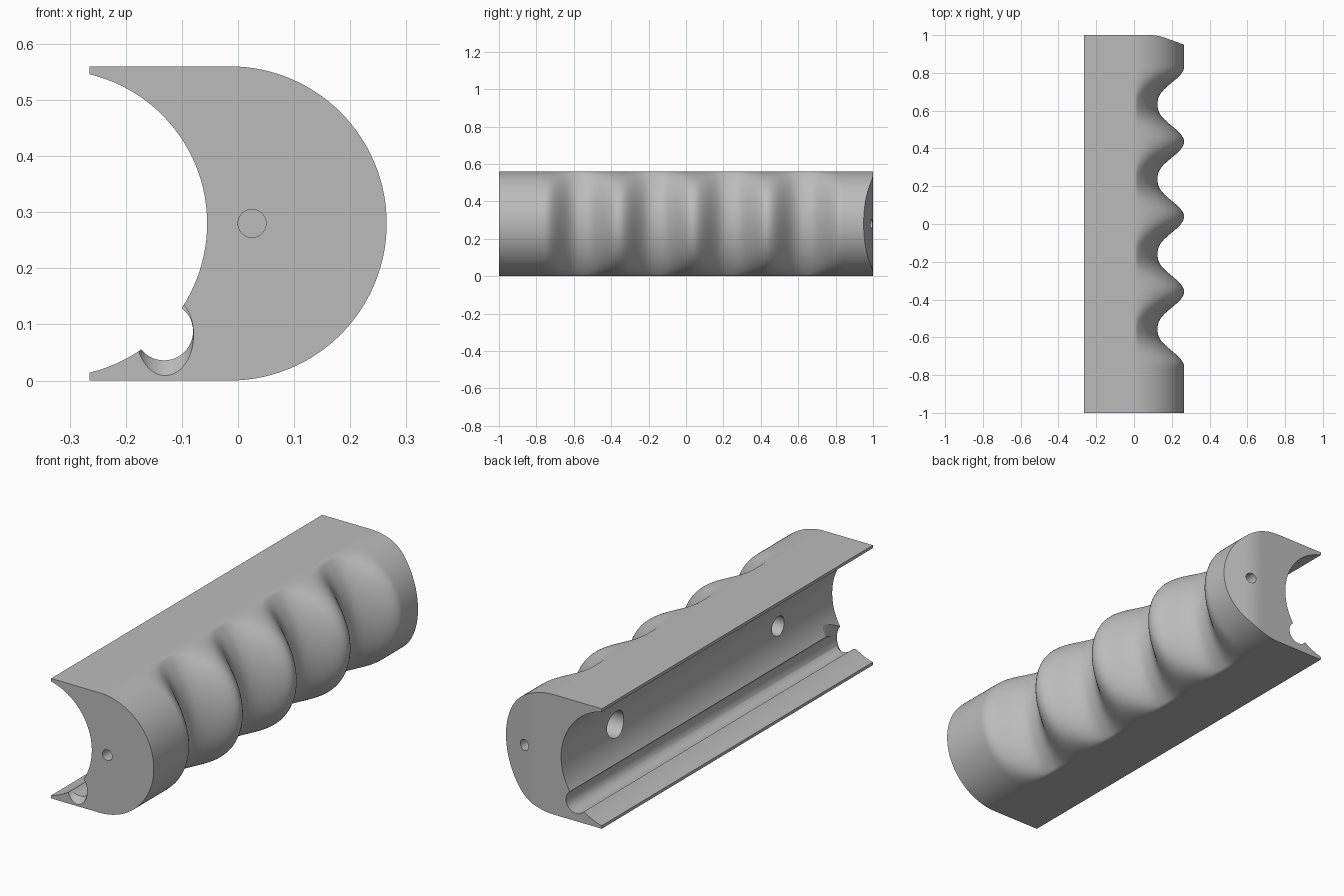
import bpy, bmesh, math
from mathutils import Vector

old = bpy.data.objects.get("Cube")
if old:
    bpy.data.objects.remove(old, do_unlink=True)

grey = bpy.data.materials.new("plain grey")
grey.use_nodes = True
grey.diffuse_color = (0.5, 0.5, 0.5, 1)
grey.node_tree.nodes["Principled BSDF"].inputs["Base Color"].default_value = (0.5, 0.5, 0.5, 1)

MID = 0.28            # height of the grip's centre line
PITCH = 0.397         # spacing of the finger grooves
GROOVES = [-0.557 + PITCH * i for i in range(4)]


def make_object(name, bm):
    bmesh.ops.recalc_face_normals(bm, faces=bm.faces)
    mesh = bpy.data.meshes.new(name)
    bm.to_mesh(mesh)
    bm.free()
    mesh.materials.append(grey)
    obj = bpy.data.objects.new(name, mesh)
    bpy.context.collection.objects.link(obj)
    return obj


def groove_depth(y):
    # 1 at the valley of a groove, 0 on the ridges and plain ends
    u = min(abs(y - g) for g in GROOVES) / (PITCH / 2)
    return 1 - math.sin(math.pi * u / 2) ** 2.6 if u < 1 else 0


def section(y):
    # crescent outline: grooved outer arc, then concave inner arc
    pts = []
    n = 56
    for i in range(n + 1):
        a = math.pi * (i / n - 0.5)
        dz, x = 0.28 * math.sin(a), -0.015 + 0.28 * math.cos(a)
        gap = x - (-0.275 + math.sqrt(0.16 - dz * dz))
        gap = 0.5 * (gap + math.hypot(gap, 0.012))
        pts.append((x - groove_depth(y) * gap, y, MID + dz))
    pts.append((-0.265, y, 2 * MID))
    r, n = 0.2735, 48
    a0 = math.asin(0.266 / r)
    for i in range(n + 1):
        a = a0 - 2 * a0 * i / n
        pts.append((-0.3285 + r * math.cos(a), y, MID + r * math.sin(a)))
    pts.append((-0.265, y, 0))
    return pts


# Grip body, lofted along its length
bm = bmesh.new()
steps = 180
rings = [[bm.verts.new(p) for p in section(-1 + 2 * i / steps)] for i in range(steps + 1)]
for a, b in zip(rings, rings[1:]):
    for i in range(len(a)):
        j = (i + 1) % len(a)
        bm.faces.new((a[i], a[j], b[j], b[i]))
bm.faces.new(rings[0])
bm.faces.new(rings[-1])
grip = make_object("grip_body", bm)


def cut(cutter):
    cutter.hide_render = True
    cutter.hide_viewport = True
    mod = grip.modifiers.new(cutter.name, "BOOLEAN")
    mod.operation = "DIFFERENCE"
    mod.solver = "EXACT"
    mod.object = cutter


def rod(name, start, end, radius):
    start, end = Vector(start), Vector(end)
    axis = end - start
    bm = bmesh.new()
    bmesh.ops.create_cone(bm, cap_ends=True, segments=48, radius1=radius,
                          radius2=radius, depth=axis.length)
    bm.transform(axis.to_track_quat("Z", "Y").to_matrix().to_4x4())
    bmesh.ops.translate(bm, verts=bm.verts, vec=(start + end) / 2)
    return make_object(name, bm)


# Cable channel with a sloping mouth at the front
cut(rod("cable_channel_cutter", (-0.132, -1.1, 0.088), (-0.132, 1.1, 0.088), 0.052))
cut(rod("channel_mouth_cutter", (-0.13, -1.12, -0.039), (-0.13, -0.8, 0.281), 0.051))

# Blind holes: one in each end, two in the hollow side
cut(rod("front_hole_cutter", (0.025, -1.1, MID), (0.025, -0.75, MID), 0.025))
cut(rod("back_hole_cutter", (0.14, 1.1, MID), (0.14, 0.85, MID), 0.025))
cut(rod("rear_side_hole_cutter", (-0.2, 0.6, MID), (0.04, 0.6, MID), 0.062))
cut(rod("fore_side_hole_cutter", (-0.2, -0.6, MID), (0.04, -0.6, MID), 0.045))

# Sweeping round-off of the back end
curve = []
for i in range(17):
    x = 0.08 + 0.22 * i / 16
    t = x - 0.08
    bend = 0.09
    drop = t * t * 0.36 / (2 * bend) if t < bend else 0.36 * (t - bend / 2)
    curve.append((x, 1 - drop))
curve += [(0.3, 1.1), (0.08, 1.1)]
bm = bmesh.new()
face = bm.faces.new([bm.verts.new((x, y, -0.1)) for x, y in curve])
wall = bmesh.ops.extrude_face_region(bm, geom=[face])
bmesh.ops.translate(bm, vec=(0, 0, 0.8),
                    verts=[v for v in wall["geom"] if isinstance(v, bmesh.types.BMVert)])
cut(make_object("end_round_cutter", bm))

# Bake the cuts, then shade smooth with sharp edges kept
for o in bpy.context.selected_objects:
    o.select_set(False)
bpy.context.view_layer.objects.active = grip
grip.select_set(True)
cutters = [m.object for m in grip.modifiers]
for m in list(grip.modifiers):
    bpy.ops.object.modifier_apply(modifier=m.name)
for c in cutters:
    bpy.data.objects.remove(c, do_unlink=True)
bpy.ops.object.shade_smooth_by_angle(angle=math.radians(30))
